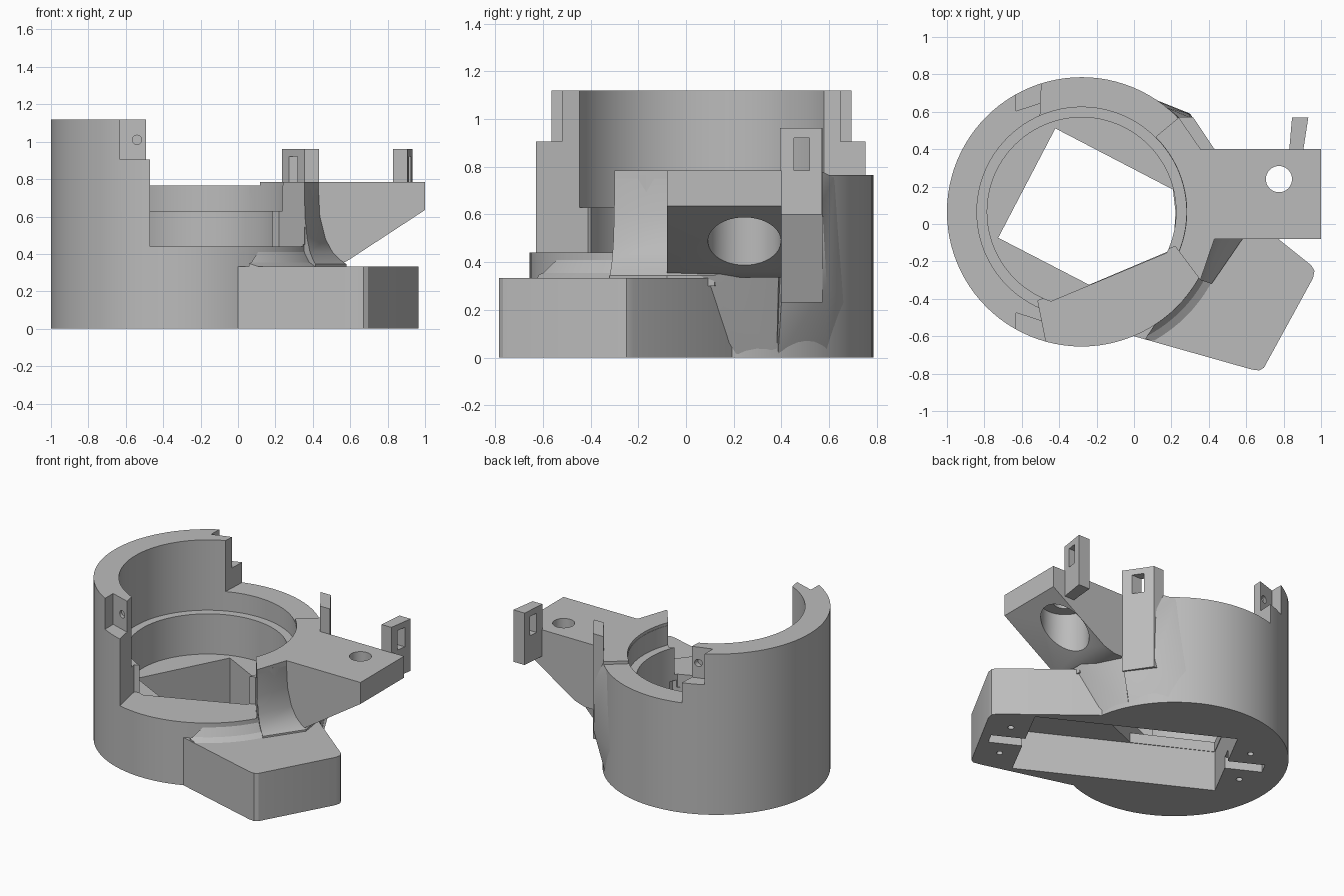
import bpy, bmesh, math
from mathutils import Vector

if "Cube" in bpy.data.objects:
    bpy.data.objects.remove(bpy.data.objects["Cube"])

CX, CY, R = -0.28, 0.065, 0.72          # main ring centre and radius

grey = bpy.data.materials.new("light grey plastic")
grey.use_nodes = True
grey.diffuse_color = (0.5, 0.5, 0.5, 1)
grey.node_tree.nodes["Principled BSDF"].inputs["Base Color"].default_value = (0.5, 0.5, 0.5, 1)


def finish(bm, name):
    bmesh.ops.recalc_face_normals(bm, faces=bm.faces)
    mesh = bpy.data.meshes.new(name)
    bm.to_mesh(mesh)
    bm.free()
    mesh.materials.append(grey)
    ob = bpy.data.objects.new(name, mesh)
    bpy.context.collection.objects.link(ob)
    return ob


def loft(name, sections):
    """Closed solid through a stack of equal-length 3D rings."""
    bm = bmesh.new()
    rings = [[bm.verts.new(p) for p in s] for s in sections]
    for a, b in zip(rings, rings[1:]):
        for i in range(len(a)):
            j = (i + 1) % len(a)
            bm.faces.new((a[i], a[j], b[j], b[i]))
    bm.faces.new(rings[0][::-1])
    bm.faces.new(rings[-1])
    return finish(bm, name)


def prism(name, poly, z0, z1):
    return loft(name, [[(x, y, z) for x, y in poly] for z in (z0, z1)])


def circle(x, y, r, n=96):
    return [(x + r * math.cos(math.tau * i / n), y + r * math.sin(math.tau * i / n)) for i in range(n)]


def disc(name, x, y, r, z0, z1, n=96):
    return prism(name, circle(x, y, r, n), z0, z1)


def hull(name, points):
    bm = bmesh.new()
    for p in points:
        bm.verts.new(p)
    found = bmesh.ops.convex_hull(bm, input=bm.verts)
    bmesh.ops.delete(bm, geom=found["geom_interior"], context="VERTS")
    return finish(bm, name)


def combine(target, tools, op):
    for tool in tools:
        mod = target.modifiers.new(op, "BOOLEAN")
        mod.operation, mod.solver, mod.object = op, "EXACT", tool
        bpy.context.view_layer.objects.active = target
        bpy.ops.object.modifier_apply(modifier=mod.name)
        bpy.data.objects.remove(tool)


def smooth(ob):
    bpy.ops.object.select_all(action="DESELECT")
    ob.select_set(True)
    bpy.context.view_layer.objects.active = ob
    bpy.ops.object.shade_smooth_by_angle(angle=math.radians(28))


def bores(gap, floor):
    return [disc("bore", CX, CY, 0.505 + gap, floor, 2), disc("wide_bore", CX, CY, 0.56 + gap, 0.63 - gap, 2)]


# Ring body joined with the motor box
housing = disc("housing", CX, CY, R, 0, 1.12)
box = [(0, -0.6), (0.63, -0.778), (0.67, -0.783), (0.695, -0.768), (0.957, -0.29),
       (0.965, -0.25), (0.947, -0.22), (0.42, 0.2), (0, 0)]
combine(housing, [prism("motor_box", box, 0, 0.333)], "UNION")

# Tall rear wall, low right wall, open front and notched wall ends
low_wall = [(-0.514, -0.41), (-0.436, -0.8), (1, -0.8), (1, 0.9), (-0.488, 0.9), (-0.505, 0.5)]
front_gap = [(-0.514, -0.41), (0.22, -0.12), (0.355, -0.3), (0.6, -0.85), (-0.426, -0.85)]
end_notch = [(-0.63, 0.9), (-0.63, 0.605), (-0.49, 0.65), (-0.4, 0.65), (-0.4, 0.9)]
combine(housing, bores(0, 0.35) + [
    prism("low_wall_cut", low_wall, 0.765, 2),
    prism("front_gap_cut", front_gap, 0.44, 2),
    prism("notch_cut_back", end_notch, 0.905, 2),
    prism("notch_cut_front", [(x, 2 * CY - y) for x, y in end_notch], 0.905, 2),
], "DIFFERENCE")

# Motor pocket from below, with cable slots and screw holes
corner, u, v = Vector((-0.73, -0.075)), Vector((0.886, -0.463)), Vector((0.463, 0.886))


def at(along, across):
    return tuple(corner + u * along + v * across)


def pocket(name, a0, a1, c0, c1, depth):
    return prism(name, [at(a0, c0), at(a1, c0), at(a1, c1), at(a0, c1)], -0.1, depth)


cuts = [pocket("motor_pocket", 0, 1.31, 0, 0.666, 0.28),
        pocket("cable_slot", -0.24, 1.53, 0.29, 0.38, 0.08),
        prism("floor_opening", [at(0.003, 0.003), at(0.003, 0.663), (0.208, 0.184), (0.222, 0.065),
                                (0.215, -0.05), (0.2, -0.139), (-0.24, -0.325)], 0.2, 0.4)]
for along in (-0.12, 1.43):
    for across in (0.17, 0.5):
        cuts.append(disc("screw_hole", *at(along, across), 0.02, -0.1, 0.1, 16))
for y0, y1 in ((-0.8, -0.475), (0.605, 0.9)):
    cuts.append(loft("pin_hole", [[(x, y, z) for x, z in circle(-0.54, 1.01, 0.025, 16)] for y in (y0, y1)]))
combine(housing, cuts, "DIFFERENCE")
smooth(housing)

# Raised platform across the front of the bore
arc = [(CX + 0.53 * math.cos(math.radians(a)), CY + 0.53 * math.sin(math.radians(a)))
       for a in range(247, 336, 4)]
prism("front_platform", [(-0.5, -0.436)] + arc + [(0.22, -0.135)], 0.3, 0.44)

# Flared skirt where the ring meets the motor box
skirt = loft("skirt", [[(x, y, z) for x, y in circle(CX, CY, r)]
                       for r, z in ((0.79, 0.3), (0.79, 0.333), (0.75, 0.355), (0.72, 0.41))])
limit = [(0.06, -0.615), (0.5, -0.7), (0.8, -0.1), (0.42, 0.05), (0.36, -0.1), (0.2, -0.4)]
combine(skirt, [prism("skirt_limit", limit, 0.2, 0.5)], "INTERSECT")
smooth(skirt)

# Arm root: flat-topped plate wrapping the bore
root = prism("arm_root", [(0.12, 0.47), (0.24, 0.57), (0.31, 0.57), (0.43, 0.4), (0.43, -0.08),
                          (0.355, -0.3), (0.22, -0.12), (0, 0.1)], 0.45, 0.785)
combine(root, bores(0.002, 0), "DIFFERENCE")

# Sloped arm with a counterbored hole
slope = [(0.43, 0.785), (1, 0.785), (1, 0.635), (0.58, 0.36), (0.5, 0.335), (0.3, 0.335), (0.3, 0.6), (0.43, 0.6)]
arm = loft("arm", [[(x, y, z) for x, z in slope] for y in (-0.08, 0.4)])
combine(arm, [disc("arm_hole", 0.775, 0.24, 0.07, 0.5, 1, 48),
              disc("counterbore", 0.775, 0.245, 0.153, 0.3, 0.67, 64)], "DIFFERENCE")
smooth(arm)

# Flared column under the arm
flare = ((0.3, 1), (0.345, 1), (0.365, 0.8), (0.41, 0.5), (0.48, 0.25), (0.6, 0.05), (0.75, 0))
column = loft("column", [[(0.1, -0.02, z), (0.22, -0.12, z), (0.355 + 0.06 * k, -0.3 - 0.02 * k, z),
                          (0.43 + 0.15 * k, -0.08, z), (0.42 + 0.13 * k, 0.12, z), (0.1, 0.3, z)]
                         for z, k in flare])
combine(column, bores(0.002, 0), "DIFFERENCE")
smooth(column)

# Fairings that blend the arm and inner tab into the ring
smooth(hull("lower_fairing", [(0.56, 0, 0.345), (0.56, 0.12, 0.345), (0.44, 0.39, 0.44), (0.3, 0.42, 0.45),
                              (0.418, 0.22, 0), (0.36, 0.38, 0), (0.3, 0.3, 0.01), (0.3, 0.12, 0.4)]))
smooth(hull("tab_fairing", [(0.18, 0.62, 0.755), (0.24, 0.57, 0.78), (0.3, 0.57, 0.65), (0.3, 0.59, 0.3),
                            (0.36, 0.4, 0.65), (0.42, 0.4, 0.23), (0.36, 0.385, 0), (0.2, 0.59, 0),
                            (0.05, 0.69, 0.2), (0.24, 0.35, 0.4)]))


# Two upright slotted tabs behind the arm
def tab(name, poly, z0):
    ob = prism(name, poly, z0, 0.962)
    window = [(0, 0.452), (1.1, 0.452), (1.1, 0.517), (0, 0.517)]
    combine(ob, [prism("window", window, 0.785, 0.92)], "DIFFERENCE")


tab("outer_tab", [(0.83, 0.395), (0.905, 0.395), (0.932, 0.57), (0.845, 0.57)], 0.6)
tab("inner_tab", [(0.235, 0.572), (0.315, 0.572), (0.432, 0.398), (0.355, 0.398)], 0.23)
